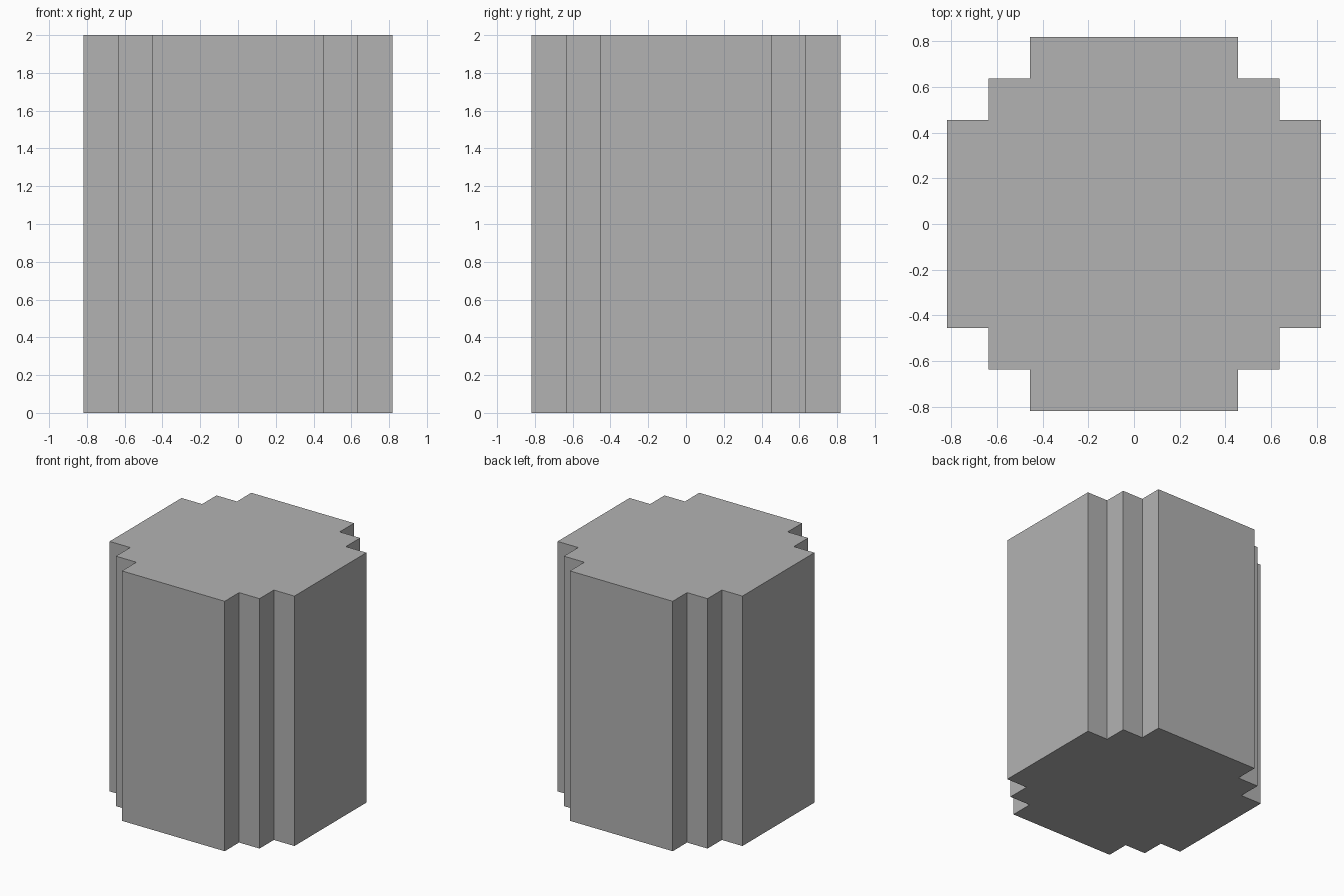
import bpy
import bmesh

cube = bpy.data.objects.get("Cube")
if cube:
    bpy.data.objects.remove(cube, do_unlink=True)

HEIGHT = 2.0
INNER, MIDDLE, OUTER = 0.455, 0.636, 0.818

# Plain grey surface
grey = bpy.data.materials.new("plain grey")
grey.use_nodes = True
colour = (0.448, 0.448, 0.448, 1.0)
grey.diffuse_color = colour
grey.node_tree.nodes["Principled BSDF"].inputs["Base Color"].default_value = colour

# One stepped corner, turned a quarter at a time into the full outline
corner = [(OUTER, -INNER), (OUTER, INNER), (MIDDLE, INNER),
          (MIDDLE, MIDDLE), (INNER, MIDDLE)]
outline = []
for quarter in range(4):
    outline += corner
    corner = [(-y, x) for x, y in corner]
# Each quarter's first point closes the previous quarter's last step

# Extrude the outline into a column
bm = bmesh.new()
base = bm.faces.new([bm.verts.new((x, y, 0)) for x, y in outline])
extruded = bmesh.ops.extrude_face_region(bm, geom=[base], use_keep_orig=True)
top = [v for v in extruded["geom"] if isinstance(v, bmesh.types.BMVert)]
bmesh.ops.translate(bm, verts=top, vec=(0, 0, HEIGHT))
bmesh.ops.recalc_face_normals(bm, faces=bm.faces)

mesh = bpy.data.meshes.new("stepped_column")
bm.to_mesh(mesh)
bm.free()
mesh.materials.append(grey)
column = bpy.data.objects.new("stepped_column", mesh)
bpy.context.collection.objects.link(column)
